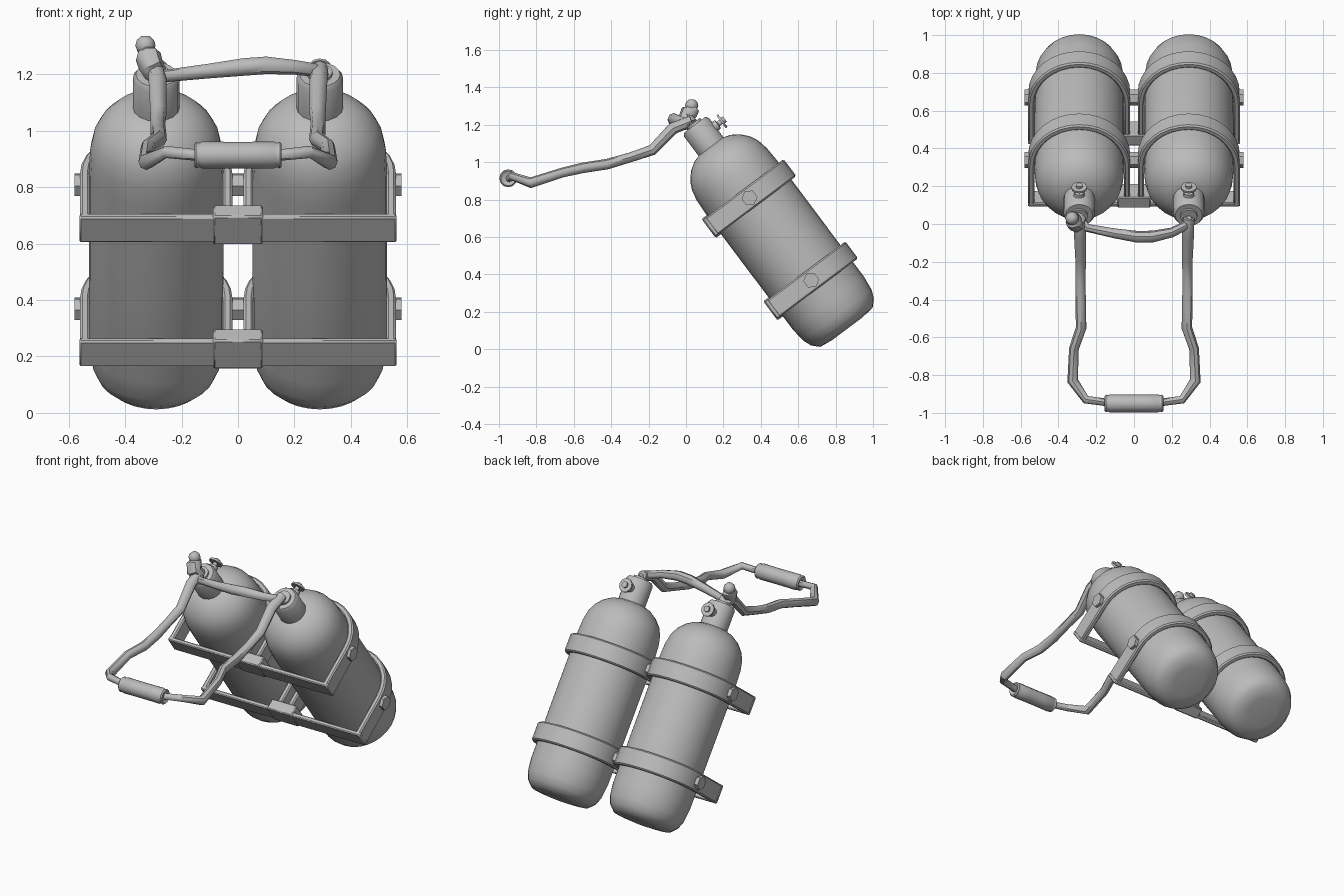
import bpy, bmesh, math
from mathutils import Matrix, Vector

if "Cube" in bpy.data.objects:
    bpy.data.objects.remove(bpy.data.objects["Cube"])

grey = bpy.data.materials.new("grey_metal")
grey.diffuse_color = (0.5, 0.5, 0.5, 1)
grey.use_nodes = True
grey.node_tree.nodes["Principled BSDF"].inputs["Base Color"].default_value = grey.diffuse_color

# Tilted frame: local z runs along the tanks, local y points out of their back
TILT = Matrix.Rotation(math.atan2(3, 4), 4, 'X')
TANK_X, TANK_Y = 0.29, 0.757


def finish(name, bm, matrix=Matrix(), angle=35, bevel=0):
    bmesh.ops.recalc_face_normals(bm, faces=bm.faces)
    me = bpy.data.meshes.new(name)
    bm.to_mesh(me)
    bm.free()
    me.transform(matrix)
    me.materials.append(grey)
    ob = bpy.data.objects.new(name, me)
    bpy.context.collection.objects.link(ob)
    bpy.context.view_layer.objects.active = ob
    bpy.ops.object.select_all(action='DESELECT')
    ob.select_set(True)
    if bevel:
        mod = ob.modifiers.new("soft_edges", 'BEVEL')
        mod.width, mod.segments, mod.limit_method = bevel, 1, 'ANGLE'
        mod.angle_limit = math.radians(50)
    bpy.ops.object.shade_smooth_by_angle(angle=math.radians(angle))
    return ob


def lathe(name, profile, matrix, sides=24, angle=35):
    """Revolve (radius, height) points about z."""
    bm = bmesh.new()
    rings = []
    for r, h in profile:
        rings.append([bm.verts.new((r * math.cos(2 * math.pi * i / sides),
                                    r * math.sin(2 * math.pi * i / sides), h))
                      for i in range(sides)])
    for a, b in zip(rings, rings[1:]):
        for i in range(sides):
            j = (i + 1) % sides
            bm.faces.new((a[i], a[j], b[j], b[i]))
    bm.faces.new(rings[0])
    bm.faces.new(rings[-1])
    return finish(name, bm, matrix, angle)


def box(name, lo, hi, matrix, bevel=0):
    bm = bmesh.new()
    bmesh.ops.create_cube(bm, size=1)
    lo, hi = Vector(lo), Vector(hi)
    for v in bm.verts:
        v.co = (lo + hi) / 2 + v.co * (hi - lo)
    return finish(name, bm, matrix, bevel=bevel)


def tube(name, points, sides_res=2):
    """Bent pipe through (x, y, z, radius) points."""
    cu = bpy.data.curves.new(name, 'CURVE')
    cu.dimensions, cu.bevel_depth = '3D', 1
    cu.bevel_resolution, cu.use_fill_caps = sides_res, True
    sp = cu.splines.new('POLY')
    sp.points.add(len(points) - 1)
    for p, (x, y, z, r) in zip(sp.points, points):
        p.co, p.radius = (x, y, z, 1), r
    tmp = bpy.data.objects.new(name + "_path", cu)
    bpy.context.collection.objects.link(tmp)
    bpy.context.view_layer.update()
    me = tmp.evaluated_get(bpy.context.evaluated_depsgraph_get()).to_mesh()
    bm = bmesh.new()
    bm.from_mesh(me)
    bmesh.ops.remove_doubles(bm, verts=bm.verts, dist=1e-5)
    bpy.data.objects.remove(tmp)
    return finish(name, bm, angle=45)


def strap(name, cx, z0, z1):
    """U-shaped band: straight legs and a half circle round the tank's back."""
    def outline(r):
        arc = [(cx + r * math.cos(math.pi * i / 16), TANK_Y + r * math.sin(math.pi * i / 16))
               for i in range(17)]
        return [(cx + r, 0.488)] + arc + [(cx - r, 0.488)]
    outer, inner = outline(0.27), outline(0.236)
    bm = bmesh.new()
    rows = [[bm.verts.new((x, y, z)) for x, y in path]
            for path, z in ((outer, z0), (outer, z1), (inner, z1), (inner, z0))]
    for k in range(4):
        a, b = rows[k], rows[(k + 1) % 4]
        for i in range(len(a) - 1):
            bm.faces.new((a[i], a[i + 1], b[i + 1], b[i]))
    for e in (0, -1):
        bm.faces.new([row[e] for row in rows])
    return finish(name, bm, TILT, bevel=0.008)


# Tank body with rounded base, domed shoulder and neck
TANK = [(0.10, -0.43), (0.175, -0.421), (0.21, -0.385), (0.228, -0.34), (0.237, -0.26),
        (0.238, 0.1), (0.238, 0.52), (0.234, 0.6), (0.222, 0.66), (0.2, 0.705), (0.165, 0.745),
        (0.12, 0.775), (0.07, 0.79)]
NECK = [(0.083, 0.76), (0.083, 0.915), (0.072, 0.932), (0.045, 0.932), (0.045, 0.945)]
WHEEL = [(0.032, 0.07), (0.028, 0.085), (0.028, 0.1), (0.014, 0.104), (0.014, 0.122),
         (0.042, 0.122), (0.042, 0.134), (0.018, 0.134), (0.018, 0.148)]
ALONG_Y = Matrix.Rotation(-math.pi / 2, 4, 'X')
ALONG_X = Matrix.Rotation(math.pi / 2, 4, 'Y')

for side, s in (("left", -1), ("right", 1)):
    base = TILT @ Matrix.Translation((s * TANK_X, TANK_Y, 0))
    lathe(side + "_tank", TANK, base, 28, 40)
    lathe(side + "_neck", NECK, base, 16)
    lathe(side + "_valve_wheel", WHEEL, base @ Matrix.Translation((0, 0, 0.86)) @ ALONG_Y, 12)

# Clamps: straps, front bar, centre block and hex bolts
for level, z0, z1 in (("upper", 0.387, 0.5), ("lower", -0.163, -0.05)):
    zm = (z0 + z1) / 2
    for side, s in (("left", -1), ("right", 1)):
        strap(f"{level}_{side}_strap", s * TANK_X, z0, z1)
        lathe(f"{level}_{side}_bolt", [(0.043, 0), (0.043, 0.03)],
              TILT @ Matrix.Translation((s * 0.565, TANK_Y, zm)) @ ALONG_X
              @ Matrix.Translation((0, 0, -0.015)), 6, 20)
    box(level + "_front_bar", (-0.562, 0.487, z0), (0.562, 0.513, z1), TILT, 0.006)
    box(level + "_centre_block", (-0.088, 0.484, z0 - 0.007), (0.088, 0.555, z1 + 0.007), TILT, 0.006)
    lathe(level + "_centre_bolt", [(0.043, -0.03), (0.043, 0.03)],
          TILT @ Matrix.Translation((0, TANK_Y, zm)) @ ALONG_X, 6, 20)

# Hose joining the two necks
tube("cross_hose", [(-0.29, 0.03, 1.2, 0.026), (-0.25, -0.02, 1.195, 0.022), (-0.1, -0.05, 1.212, 0.026),
                    (0.02, -0.068, 1.226, 0.031), (0.1, -0.066, 1.232, 0.031), (0.2, -0.045, 1.225, 0.026),
                    (0.27, -0.01, 1.215, 0.024), (0.3, 0.03, 1.2, 0.026)])

# Bent arms of the carrying handle
ARM = [(0.29, 0.03, 1.22, 0.03), (0.285, -0.07, 1.18, 0.032), (0.282, -0.18, 1.065, 0.029),
       (0.284, -0.3, 1.025, 0.026), (0.282, -0.42, 0.99, 0.028), (0.28, -0.55, 0.97, 0.028),
       (0.318, -0.66, 0.945, 0.026), (0.325, -0.83, 0.89, 0.029), (0.255, -0.93, 0.925, 0.022),
       (0.14, -0.945, 0.913, 0.02)]
for side, s in (("left", -1), ("right", 1)):
    tube(side + "_handle_arm", [(s * x, y, z, r) for x, y, z, r in ARM])

# Grip with pinched ends
half = [(0.148, 0.03), (0.155, 0.04), (0.148, 0.047), (0.138, 0.043), (0.128, 0.048), (0.05, 0.047)]
grip = [(r, -h) for h, r in half] + [(r, h) for h, r in reversed(half)]
lathe("handle_grip", grip, Matrix.Translation((0, -0.95, 0.914)) @ ALONG_X, 12, 50)

# Regulator elbow on the left neck
tube("regulator_elbow", [(-0.29, 0.03, 1.2, 0.04), (-0.31, 0.0, 1.235, 0.045), (-0.318, 0.012, 1.262, 0.046),
                         (-0.322, 0.035, 1.272, 0.036), (-0.325, 0.05, 1.29, 0.026)])
KNOB = [(0.012, -0.034), (0.028, -0.022), (0.036, 0), (0.03, 0.02), (0.014, 0.034)]
lathe("regulator_knob", KNOB, Matrix.Translation((-0.328, 0.03, 1.302)), 12, 60)
